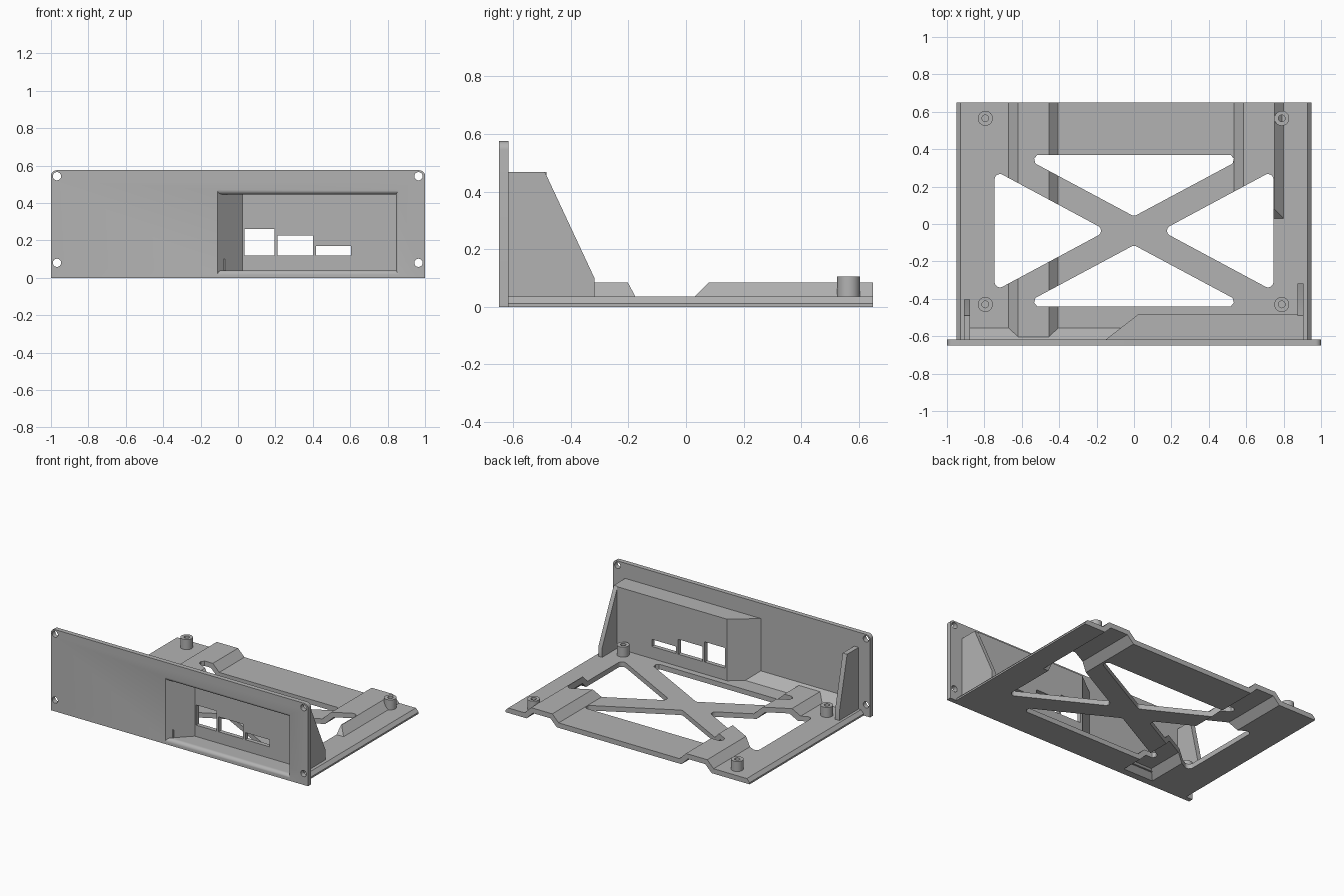
import bpy, bmesh, math
from mathutils import Vector

if "Cube" in bpy.data.objects:
    bpy.data.objects.remove(bpy.data.objects["Cube"])

grey = bpy.data.materials.new("plain grey")
grey.diffuse_color = (0.45, 0.45, 0.45, 1)
grey.use_nodes = True
grey.node_tree.nodes["Principled BSDF"].inputs["Base Color"].default_value = grey.diffuse_color


def loft(name, loops):
    """Closed solid through a series of equal-length 3D loops."""
    bm = bmesh.new()
    rings = [[bm.verts.new(p) for p in loop] for loop in loops]
    n = len(rings[0])
    for a, b in zip(rings, rings[1:]):
        for i in range(n):
            j = (i + 1) % n
            bm.faces.new((a[i], a[j], b[j], b[i]))
    bm.faces.new(rings[0])
    bm.faces.new(rings[-1])
    bmesh.ops.recalc_face_normals(bm, faces=bm.faces)
    me = bpy.data.meshes.new(name)
    bm.to_mesh(me)
    bm.free()
    me.materials.append(grey)
    ob = bpy.data.objects.new(name, me)
    bpy.context.collection.objects.link(ob)
    return ob


def prism(name, pts, axis, lo, hi):
    """Extrude a 2D outline along x, y or z."""
    put = {"x": lambda p, t: (t, p[0], p[1]),
           "y": lambda p, t: (p[0], t, p[1]),
           "z": lambda p, t: (p[0], p[1], t)}[axis]
    return loft(name, [[put(p, t) for p in pts] for t in (lo, hi)])


def rect(x0, x1, y0, y1):
    return [(x0, y0), (x1, y0), (x1, y1), (x0, y1)]


def circle(cx, cy, r, n=32):
    return [(cx + r * math.cos(2 * math.pi * i / n), cy + r * math.sin(2 * math.pi * i / n))
            for i in range(n)]


def rounded(pts, r, steps=6):
    """Outline with every corner replaced by an arc of radius r."""
    out = []
    for i, p in enumerate(pts):
        p = Vector(p)
        a = (Vector(pts[i - 1]) - p).normalized()
        b = (Vector(pts[(i + 1) % len(pts)]) - p).normalized()
        half = a.angle(b) / 2
        c = p + (a + b).normalized() * r / math.sin(half)
        s = p + a * r / math.tan(half) - c
        e = p + b * r / math.tan(half) - c
        for k in range(steps + 1):
            v = s.lerp(e, k / steps).normalized() * r
            out.append(tuple(c + v))
    return out


def boolean(ob, tool, op="DIFFERENCE", keep=False):
    m = ob.modifiers.new("cut", "BOOLEAN")
    m.operation, m.solver, m.object = op, "EXACT", tool
    bpy.context.view_layer.objects.active = ob
    bpy.ops.object.modifier_apply(modifier=m.name)
    if not keep:
        bpy.data.objects.remove(tool)


def ridge(x0, x1, y0, z0, z1, y1, end_slope=True):
    """Raised bead with 45 degree flanks; x0, x1, y0 are measured at z = 0."""
    loops = []
    for z in (z0, z1):
        yf = y0 + z if end_slope else y0
        loops.append([(x, y, z) for x, y in rect(x0 + z, x1 - z, yf, y1)])
    return loft("ridge", loops)


# Base tray with chamfered long edges
tray = prism("base_tray", [(-.95, 0), (.95, 0), (.95, .012), (.928, .035),
                           (-.928, .035), (-.95, .012)], "y", -.617, .65)
# Folded ridges: raised above, hollow below
boolean(tray, ridge(-.705, -.37, -.617, .02, .085, .65, False), "UNION")
boolean(tray, ridge(.5, .835, -.005, .02, .085, .65), "UNION")
boolean(tray, ridge(-.655, -.42, -.6, -.01, .05, .7))
boolean(tray, ridge(.5495, .7855, .0445, -.01, .05, .7))

# Cross-brace openings
CY = -.036
for s in (1, -1):
    end = [(0, CY + s * .077), (s * .615, CY + s * .406), (-s * .615, CY + s * .406)]
    side = [(s * .145, CY), (s * .745, CY - .322), (s * .745, CY + .322)]
    boolean(tray, prism("opening", rounded(end, .027), "z", -.1, .2))
    boolean(tray, prism("opening", rounded(side, .028), "z", -.1, .2))

# Front panel with rounded top corners and screw holes
arc = [(.97 + .03 * math.cos(a), .545 + .03 * math.sin(a))
       for a in (math.pi / 2 * i / 6 for i in range(7))]
outline = [(1, 0)] + arc + [(-x, z) for x, z in reversed(arc)] + [(-1, 0)]
panel = prism("front_panel", outline, "y", -.65, -.617)
for x in (-.968, .965):
    for z in (.08, .543):
        boolean(panel, prism("hole", circle(x, z, .022), "y", -.7, -.6))

# Connector pocket behind the panel
pocket = prism("connector_pocket", [(-.15, -.617), (.02, -.485), (.875, -.485), (.875, -.617)],
               "z", .03, .468)

# Recess shared by panel and pocket
recess = prism("recess", [(-.13, -.67), (.025, -.515), (.845, -.515), (.845, -.67)],
               "z", .04, .446)
boolean(panel, recess, keep=True)
boolean(pocket, recess)

# Rounded lip around the recess
lip = []
R = .025
stages = [(-.66, R)] + [(-.65 + R * (1 - math.cos(a)), R * (1 - math.sin(a)))
                        for a in (math.pi / 2 * i / 6 for i in range(7))]
for y, o in stages:
    lip.append([(x, y, z) for x, z in rect(y + .54, .845 + .6 * o, .04 - o, .446 + o)])
boolean(panel, loft("lip", lip))

# Connector windows
for x0, x1, z1 in ((.035, .195, .262), (.21, .4, .225), (.418, .605, .17)):
    boolean(pocket, prism("window", rect(x0, x1, .12, z1), "y", -.55, -.45))

# Side gussets bracing the panel
prism("right_gusset", [(-.617, .03), (-.617, .468), (-.49, .468), (-.318, .1), (-.318, .03)],
      "x", .875, .905)
prism("left_gusset", [(-.617, .03), (-.617, .468), (-.49, .468), (-.405, .1), (-.405, .03)],
      "x", -.91, -.876)

# Sloped fillet between tray and panel
prism("front_fillet", [(-.617, .034), (-.617, .1), (-.555, .034)], "x", -.876, -.07)

# Board standoffs with blind screw holes
for x in (-.795, .79):
    for y, side in ((.565, "rear"), (-.43, "front")):
        post = prism(f"{side}_standoff", circle(x, y, .04), "z", .034, .105)
        boolean(post, prism("bore", circle(x, y, .018), "z", .045, .2))

# Smooth curved walls, crisp edges elsewhere
for ob in bpy.context.scene.objects:
    ob.select_set(True)
bpy.context.view_layer.objects.active = panel
bpy.ops.object.shade_smooth_by_angle(angle=math.radians(30))
